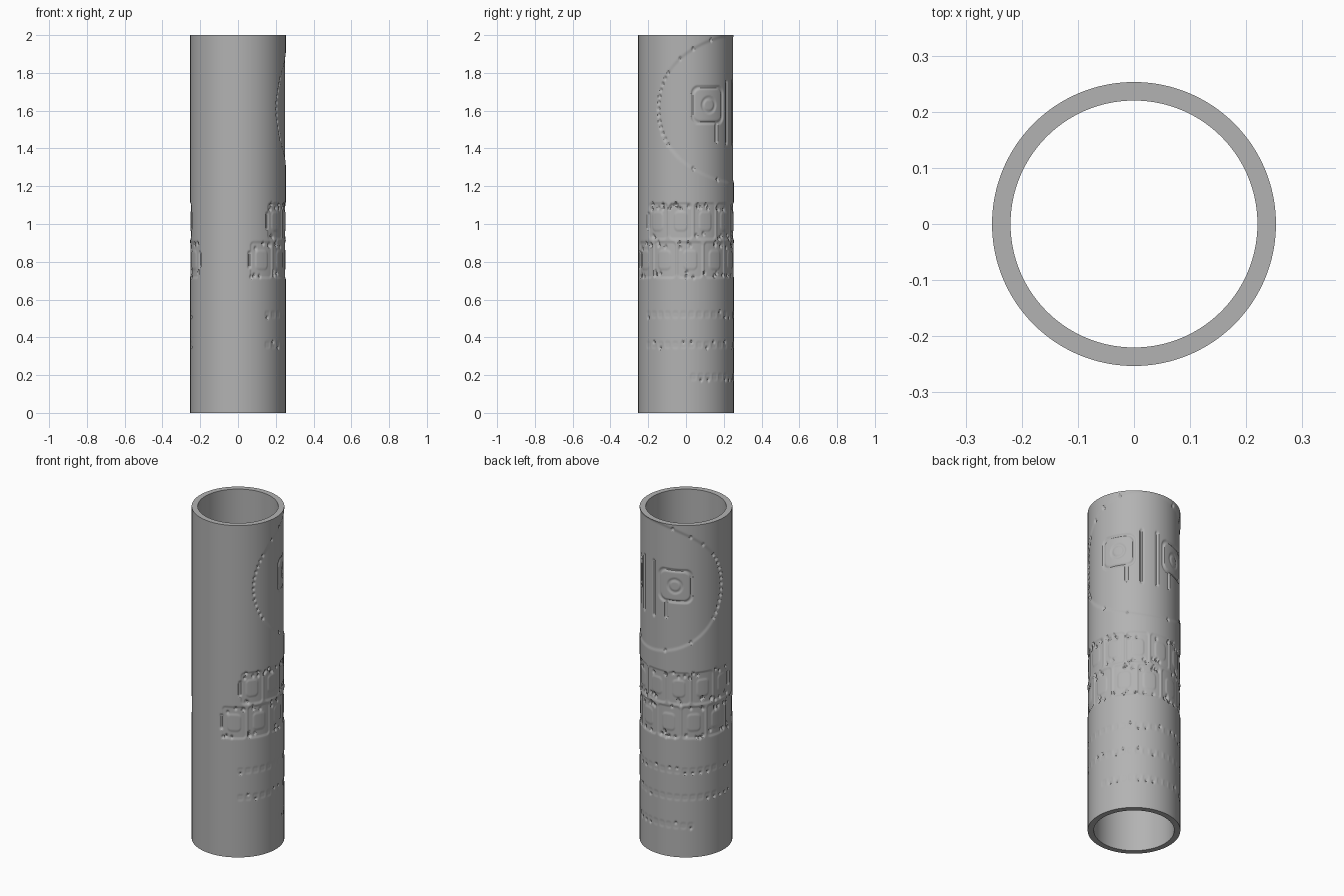
import bpy
import bmesh
import math
import random

old = bpy.data.objects.get("Cube")
if old:
    bpy.data.objects.remove(old, do_unlink=True)

R_OUT, R_IN, HEIGHT = 0.253, 0.22, 2.0
COLS, ROWS = 360, 300
WRAP = 2 * math.pi * R_OUT
CENTRE = math.radians(70)      # direction that the relief is centred on
rng = random.Random(4)

# Carving depth over the unrolled outer wall
depth = [[0.0] * COLS for _ in range(ROWS + 1)]


def stamp(u, z, hu, hz, amount, distance, soft=0.008):
    """Carve where distance(du, dz) is negative, fading out over soft."""
    c0, c1 = (int((v / WRAP + 0.5) * COLS) for v in (u - hu - soft, u + hu + soft))
    r0, r1 = (int(v / HEIGHT * ROWS) for v in (z - hz - soft, z + hz + soft))
    for r in range(max(r0, 1), min(r1 + 2, ROWS)):
        for c in range(c0, c1 + 2):
            du = (c / COLS - 0.5) * WRAP - u
            d = distance(du, r / ROWS * HEIGHT - z)
            t = min(max(0.5 - d / soft, 0), 1)
            depth[r][c % COLS] += amount * t * t * (3 - 2 * t)


def panel(u, z, hu, hz, amount, radius=0.02):
    def distance(x, y):
        qx, qy = abs(x) - hu + radius, abs(y) - hz + radius
        return math.hypot(max(qx, 0), max(qy, 0)) + min(max(qx, qy), 0) - radius
    stamp(u, z, hu, hz, amount, distance)


def oval(u, z, hu, hz, amount, soft=0.008):
    stamp(u, z, hu, hz, amount,
          lambda x, y: (math.hypot(x / hu, y / hz) - 1) * min(hu, hz), soft)


def pit(u, z, hu=0.007, hz=0.009):
    oval(u, z, hu, hz, 0.009)


# Oval medallion: sunken field with a bead of pits on its side edges
MED_Z, MED_U, MED_H = 1.61, 0.465, 0.39
oval(0, MED_Z, MED_U, MED_H, 0.004, 0.02)
for side in (-1, 1):
    for k in range(-6, 7):
        a = k * 0.085
        pit(side * MED_U * math.cos(a), MED_Z + MED_H * math.sin(a))
    for a in (0.75, 0.95, 1.2, -0.95, -1.3):
        pit(side * MED_U * math.cos(a), MED_Z + MED_H * math.sin(a))

# Abstract ornament in the medallion: framed bosses beside two uprights
for side in (-1, 1):
    panel(side * 0.18, 1.63, 0.1, 0.1, 0.006, 0.04)
    panel(side * 0.18, 1.63, 0.086, 0.086, -0.006, 0.035)
    oval(side * 0.18, 1.63, 0.045, 0.045, 0.004)
    oval(side * 0.18, 1.63, 0.03, 0.03, -0.004)
    panel(side * 0.045, 1.59, 0.008, 0.17, 0.008, 0.007)
    panel(side * 0.13, 1.48, 0.008, 0.05, 0.008, 0.007)

# Two bands of plain sunken panels with pitted borders
for z, half, count in ((1.015, 0.54, 8), (0.81, 0.645, 9)):
    cell = 2 * half / count
    for i in range(count):
        u = -half + (i + 0.5) * cell
        panel(u, z, cell * 0.46, 0.095, 0.004)
        panel(u, z, cell * 0.25, 0.05, -0.003)
        for _ in range(7):
            edge = rng.choice((-1, 1))
            pit(u + rng.uniform(-0.45, 0.45) * cell, z + edge * rng.uniform(0.06, 0.095))
    for side in (-1, 1):
        panel(side * half, z, 0.008, 0.045, 0.008, 0.007)

# Three faint rows of small marks
for z, half, count in ((0.52, 0.56, 26), (0.36, 0.56, 26), (0.19, 0.29, 14)):
    for i in range(count):
        u = -half + 2 * half * (i + 0.5) / count
        panel(u, z, 0.015, 0.018, 0.0015, 0.01)
        if rng.random() < 0.5:
            pit(u, z + rng.choice((-0.016, 0.016)), 0.006, 0.007)

# Tube: carved outer wall, plain bore and flat rims
bm = bmesh.new()


def ring(radius_at, z):
    verts = []
    for c in range(COLS):
        a = CENTRE + (c / COLS - 0.5) * 2 * math.pi
        r = radius_at(c)
        verts.append(bm.verts.new((r * math.cos(a), r * math.sin(a), z)))
    return verts


rings = [ring(lambda c, row=row: R_OUT - min(row[c], 0.015), i / ROWS * HEIGHT)
         for i, row in enumerate(depth)]
rings += [ring(lambda c: R_IN, HEIGHT), ring(lambda c: R_IN, 0)]
for low, high in zip(rings, rings[1:] + rings[:1]):
    for c in range(COLS):
        n = (c + 1) % COLS
        bm.faces.new((low[c], low[n], high[n], high[c]))

mesh = bpy.data.meshes.new("carved_tube")
bm.to_mesh(mesh)
bm.free()
tube = bpy.data.objects.new("carved_tube", mesh)
bpy.context.collection.objects.link(tube)

# Single plain grey
grey = bpy.data.materials.new("plain_grey")
grey.use_nodes = True
grey.diffuse_color = (0.45, 0.45, 0.45, 1)
grey.node_tree.nodes["Principled BSDF"].inputs["Base Color"].default_value = (0.45, 0.45, 0.45, 1)
mesh.materials.append(grey)

bpy.context.view_layer.objects.active = tube
tube.select_set(True)
bpy.ops.object.shade_smooth_by_angle(angle=math.radians(40))
